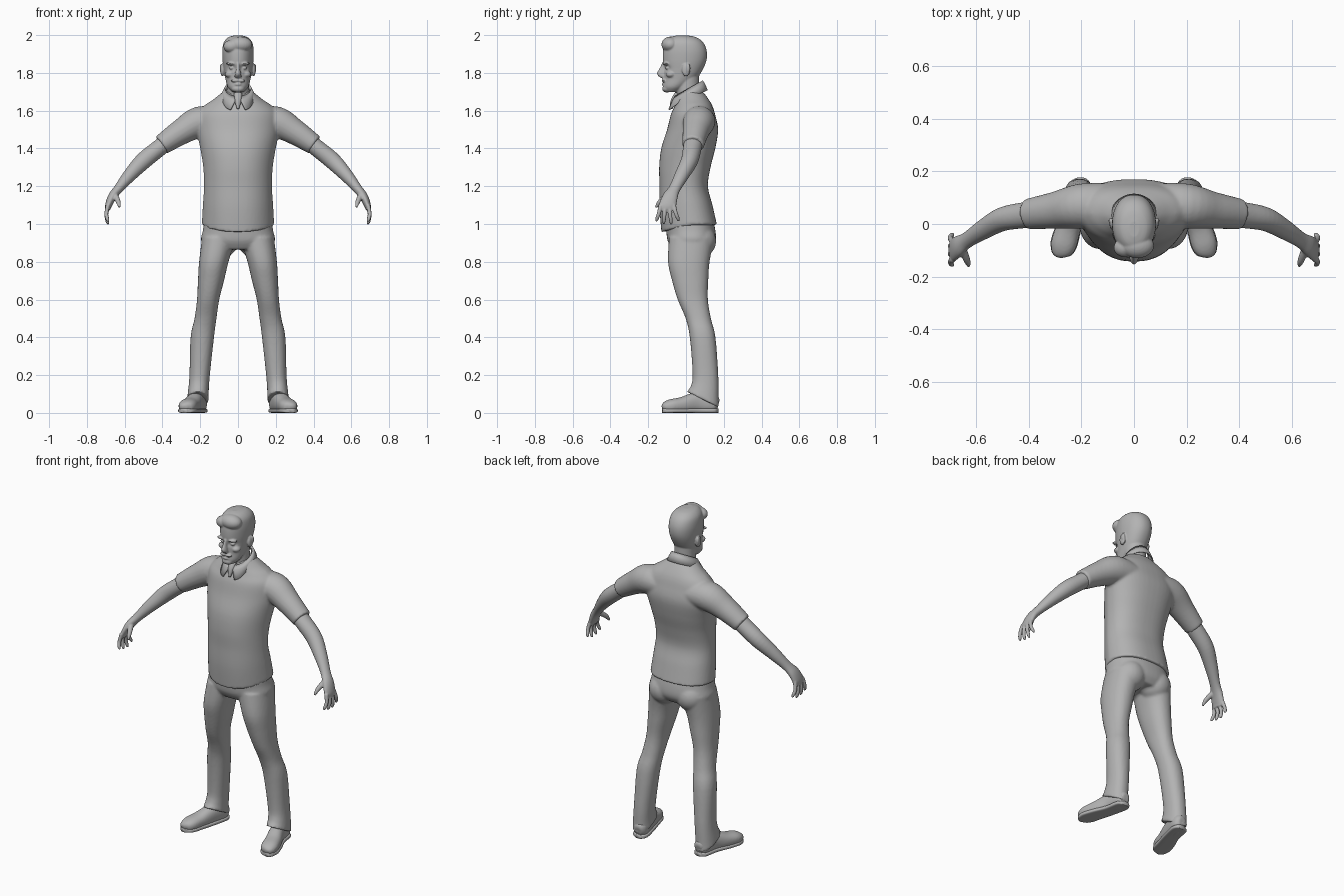
import bpy, bmesh, math
from mathutils import Vector, Matrix

if "Cube" in bpy.data.objects:
    bpy.data.objects.remove(bpy.data.objects["Cube"])

grey = bpy.data.materials.new("plain grey")
grey.use_nodes = True
grey.diffuse_color = (0.45, 0.45, 0.45, 1)
grey.node_tree.nodes["Principled BSDF"].inputs["Base Color"].default_value = grey.diffuse_color
X, Y, Z = Vector((1, 0, 0)), Vector((0, 1, 0)), Vector((0, 0, 1))


def spline(rows, steps):
    """Catmull-Rom through rows of x, y, z, radius across, radius deep."""
    out = []
    for i in range(len(rows) - 1):
        a, b, c, d = (rows[max(0, min(len(rows) - 1, i + k))] for k in (-1, 0, 1, 2))
        for s in range(steps):
            t = s / steps
            out.append([q + (r - p) * t / 2 + (2 * p - 5 * q + 4 * r - w) * t * t / 2
                        + (3 * q - p - 3 * r + w) * t ** 3 / 2
                        for p, q, r, w in zip(a, b, c, d)])
    return out + [list(rows[-1])]


def loft(bm, rows, side=1, ref=None, power=2, taper=0, warp=None, n=32, steps=5):
    """Skin rounded sections; level ones, or square to the path when ref is given."""
    pts = spline(rows, steps)
    rings = []
    for i, (x, y, z, rx, ry) in enumerate(pts):
        u, v = X, Y
        if ref:
            t = Vector(pts[min(i + 1, len(pts) - 1)][:3]) - Vector(pts[max(i - 1, 0)][:3])
            u = ref.cross(t).normalized()
            v = t.cross(u).normalized()
        ring = []
        for k in range(n):
            a = math.tau * k / n
            c, s = (math.copysign(abs(f) ** (2 / power), f) for f in (math.cos(a), math.sin(a)))
            p = Vector((x, y, z)) + u * (rx * c * (1 + taper * min(s, 0))) + v * (ry * s)
            if warp:
                p = warp(p)
            p.x *= side
            ring.append(bm.verts.new(p))
        rings.append(ring)
    for a, b in zip(rings, rings[1:]):
        for k in range(n):
            bm.faces.new((a[k], a[k - 1], b[k - 1], b[k]))
    bm.faces.new(rings[0])
    bm.faces.new(rings[-1])


def blob(bm, pos, size):
    bmesh.ops.create_uvsphere(bm, u_segments=24, v_segments=16, radius=1,
                              matrix=Matrix.Translation(pos) @ Matrix.Diagonal((*size, 1)))


def finish(bm, name, voxel=0, smooth=3):
    """Make the object; a voxel size fuses its overlapping pieces."""
    bmesh.ops.recalc_face_normals(bm, faces=bm.faces)
    mesh = bpy.data.meshes.new(name)
    bm.to_mesh(mesh)
    bm.free()
    mesh.materials.append(grey)
    mesh.polygons.foreach_set("use_smooth", [True] * len(mesh.polygons))
    ob = bpy.data.objects.new(name, mesh)
    bpy.context.collection.objects.link(ob)
    if voxel:
        r = ob.modifiers.new("fuse", 'REMESH')
        r.mode, r.voxel_size, r.use_smooth_shade = 'VOXEL', voxel, True
        s = ob.modifiers.new("soften", 'SMOOTH')
        s.factor, s.iterations = 0.5, smooth
    return ob


def ramp(v):
    return max(0, min(1, v))


# Shirt: torso with a dipping front hem, and sleeves
def hem(p):
    p.z += 0.3 * min(p.y, 0) * ramp((1.15 - p.z) / 0.15)
    return p


bm = bmesh.new()
loft(bm, [(0, .017, .995, .192, .147), (0, 0, 1.1, .186, .14), (0, -.012, 1.2, .18, .128),
          (0, -.006, 1.3, .184, .136), (0, .012, 1.4, .2, .143), (0, .035, 1.5, .22, .135),
          (0, .037, 1.58, .215, .117), (0, .04, 1.625, .18, .1), (0, .035, 1.66, .13, .085),
          (0, .025, 1.7, .08, .065)], power=2.4, taper=.2, warp=hem, n=48)
for side in (1, -1):
    loft(bm, [(.08, .075, 1.54, .07, .08), (.2, .068, 1.54, .083, .085), (.3, .052, 1.488, .068, .07),
              (.405, .037, 1.418, .054, .058)], side, ref=Y)
finish(bm, "shirt", .008, 4)

# Trousers: seat and two legs with cuffs rising over the shoes
def cuff(p):
    p.z += (0.1 - p.y) * 0.5 * ramp((0.2 - p.z) / 0.12)
    return p


bm = bmesh.new()
loft(bm, [(0, .01, 1.05, .175, .125), (0, .025, .97, .185, .13), (0, .03, .91, .195, .127),
          (0, .03, .865, .15, .1)], power=2.3, n=48)
for side in (1, -1):
    loft(bm, [(.1, .03, .93, .09, .12), (.128, .015, .8, .078, .11), (.143, .022, .7, .069, .096),
              (.158, .036, .6, .059, .08), (.172, .065, .5, .058, .067), (.189, .088, .4, .062, .068),
              (.203, .103, .2, .054, .068), (.21, .098, .11, .055, .074),
              (.212, .09, .065, .058, .084)], side, power=2.2, warp=cuff)
    # back pockets read as soft swells on the seat
    blob(bm, (side * .09, .07, .91), (.09, .09, .09))
finish(bm, "trousers", .008, 3)

# Shoes with flat soles
shoe = [(.203, .172, .045, .02, .025), (.205, .145, .05, .042, .05), (.222, .06, .055, .042, .055),
        (.25, -.02, .042, .047, .042), (.268, -.08, .036, .048, .036),
        (.28, -.112, .03, .034, .026), (.283, -.126, .026, .012, .012)]
for side, label in ((1, "left"), (-1, "right")):
    bm = bmesh.new()
    loft(bm, shoe, side, ref=Z, power=2.3)
    finish(bm, label + "_shoe", .006, 2)
    bm = bmesh.new()
    loft(bm, [(x, y, .012, rx * 1.05, .012) for x, y, z, rx, ry in shoe], side, ref=Z, power=4)
    finish(bm, label + "_sole")

# Bare arms with hands
for side, label in ((1, "left"), (-1, "right")):
    bm = bmesh.new()
    loft(bm, [(.33, .045, 1.47, .045, .05), (.42, .033, 1.4, .045, .049), (.5, .018, 1.335, .045, .045),
              (.57, -.02, 1.262, .036, .038), (.632, -.06, 1.188, .025, .031),
              (.665, -.083, 1.145, .023, .04), (.685, -.097, 1.1, .018, .045),
              (.69, -.1, 1.075, .013, .04)], side, ref=Y)
    for k in range(4):
        y = -.134 + k * .023
        drop = (.072, .085, .088, .07)[k]
        spread = (k - 1.4) * .014
        loft(bm, [(.688, y, 1.1, .012, .012), (.697, y + spread * .5, 1.085 - drop * .4, .0105, .0105),
                  (.692, y + spread, 1.085 - drop * .8, .0095, .0095),
                  (.686, y + spread * 1.2, 1.085 - drop, .005, .005)], side, ref=Y, n=12)
    loft(bm, [(.66, -.08, 1.165, .018, .018), (.642, -.118, 1.135, .015, .015),
              (.632, -.143, 1.112, .012, .012), (.627, -.16, 1.088, .006, .006)], side, ref=Y, n=12)
    finish(bm, label + "_arm", .004, 3)

# Head: skull with eye hollows, then the features fused on
def hollow(p):
    if p.y < 0:
        p.y += .016 * math.exp(-((abs(p.x) - .034) / .018) ** 2 - ((p.z - 1.826) / .014) ** 2)
    return p


bm = bmesh.new()
loft(bm, [(0, -.075, 1.698, .03, .035), (0, -.062, 1.725, .054, .06), (0, -.03, 1.77, .067, .086),
          (0, -.014, 1.82, .076, .104), (0, -.007, 1.87, .082, .116), (0, -.006, 1.92, .083, .115),
          (0, -.01, 1.962, .075, .1), (0, -.015, 1.988, .052, .07), (0, -.02, 1.998, .02, .03)],
     power=2.2, taper=.1, warp=hollow, n=64, steps=8)
loft(bm, [(0, .03, 1.63, .065, .065), (0, .01, 1.7, .06, .062), (0, .008, 1.8, .06, .062)])
# nose
loft(bm, [(0, -.115, 1.852, .009, .012), (0, -.122, 1.825, .01, .018), (0, -.128, 1.796, .016, .026),
          (0, -.122, 1.778, .018, .018), (0, -.118, 1.772, .01, .01)], n=16)
# lip, chin and swept-up fringe
blob(bm, (0, -.118, 1.739), (.02, .011, .006))
blob(bm, (0, -.102, 1.716), (.034, .024, .02))
blob(bm, (.012, -.082, 1.95), (.064, .048, .042))
blob(bm, (-.035, -.09, 1.94), (.042, .036, .034))
for side in (1, -1):
    for pos, size in (((.034, -.106, 1.849), (.03, .017, .008)),     # brow
                      ((.033, -.098, 1.826), (.014, .012, .009)),    # eye
                      ((.016, -.117, 1.759), (.022, .013, .008)),    # moustache
                      ((.044, -.08, 1.792), (.025, .026, .018)),     # cheek
                      ((.083, .0, 1.815), (.01, .022, .034)),        # ear
                      ((.088, .012, 1.825), (.009, .011, .024))):    # ear rim
        blob(bm, (side * pos[0], *pos[1:]), size)
finish(bm, "head", .0045, 2)

# Folded collar, open at the throat and pointed in front
bm = bmesh.new()
count, gap = 40, .18
strip = []
for i in range(count + 1):
    a = -math.pi / 2 + gap + (math.tau - 2 * gap) * i / count
    c, s = math.cos(a), math.sin(a)
    point = ramp((-s - .55) / .45)
    top = 1.715 + .042 * s
    strip.append([bm.verts.new(p) for p in (
        (.066 * c, .014 + .072 * s, top - .02),
        (.07 * c, .014 + .076 * s, top),
        (.08 * c, .014 + .086 * s, top - .022),
        (.092 * c + .022 * point * math.copysign(1, c), .014 + (.098 + .008 * point) * s,
         top - .05 - .02 * point))])
for a, b in zip(strip, strip[1:]):
    for k in range(3):
        bm.faces.new((a[k], b[k], b[k + 1], a[k + 1]))
collar = finish(bm, "collar")
thick = collar.modifiers.new("cloth", 'SOLIDIFY')
thick.thickness, thick.offset = .007, 0

# Throat patch where the shirt closes below the collar
bm = bmesh.new()
loft(bm, [(0, -.045, 1.69, .022, .014), (0, -.066, 1.655, .018, .014), (0, -.08, 1.61, .006, .008)],
     ref=Y, n=16)
finish(bm, "shirt_placket")
